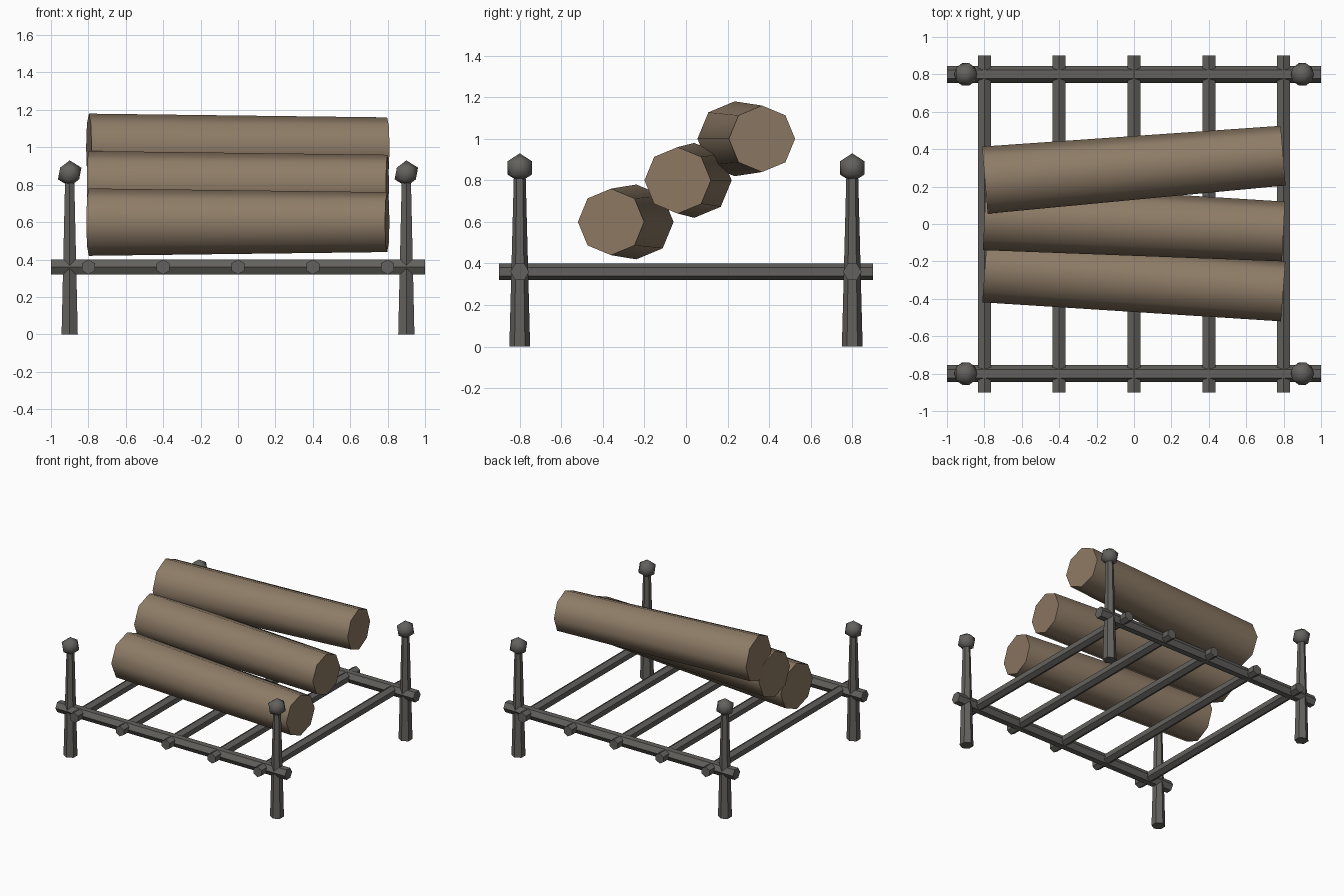
import bpy
import math

if "Cube" in bpy.data.objects:
    bpy.data.objects.remove(bpy.data.objects["Cube"])


def material(name, rgb):
    m = bpy.data.materials.new(name)
    m.diffuse_color = (*rgb, 1)
    m.use_nodes = True
    m.node_tree.nodes["Principled BSDF"].inputs["Base Color"].default_value = m.diffuse_color
    return m


iron = material("iron grey", (0.125, 0.121, 0.112))
bark = material("bark brown", (0.27, 0.2, 0.135))
cut_wood = material("cut wood brown", (0.262, 0.185, 0.122))


def finish(name, *mats):
    ob = bpy.context.object
    ob.name = name
    for m in mats:
        ob.data.materials.append(m)
    # soft on logs and knobs, crisp on six-sided bars and end caps
    bpy.ops.object.shade_smooth_by_angle(angle=math.radians(50))
    return ob


def rod(name, sides, r1, r2, length, loc, rot, *mats):
    bpy.ops.mesh.primitive_cone_add(vertices=sides, radius1=r1, radius2=r2,
                                    depth=length, location=loc, rotation=rot)
    return finish(name, *mats)


QUARTER = math.pi / 2

# Long rails, front and back
for y in (-0.8, 0.8):
    rod("rail", 6, 0.045, 0.045, 2.0, (0, y, 0.36), (0, QUARTER, 0), iron)

# Cross bars
for i in range(5):
    rod("cross_bar", 6, 0.04, 0.04, 1.8, (-0.8 + 0.4 * i, 0, 0.36), (QUARTER, 0, 0), iron)

# Tapered corner posts with knobs
for x in (-0.9, 0.9):
    for y in (-0.8, 0.8):
        rod("post", 6, 0.05, 0.028, 0.84, (x, y, 0.42), (0, 0, 0), iron)
        bpy.ops.mesh.primitive_ico_sphere_add(subdivisions=1, radius=0.07, location=(x, y, 0.86))
        finish("knob", iron)

# Stacked tapered logs: y, z, turn
for y, z, turn in ((-0.3, 0.6, -0.076), (0, 0.8, -0.05), (0.3, 1.0, 0.082)):
    log = rod("log", 8, 0.18, 0.16, 1.6, (0, y, z), (0, QUARTER, turn), bark, cut_wood)
    for f in log.data.polygons:
        f.material_index = int(len(f.vertices) == 8)  # cut ends
